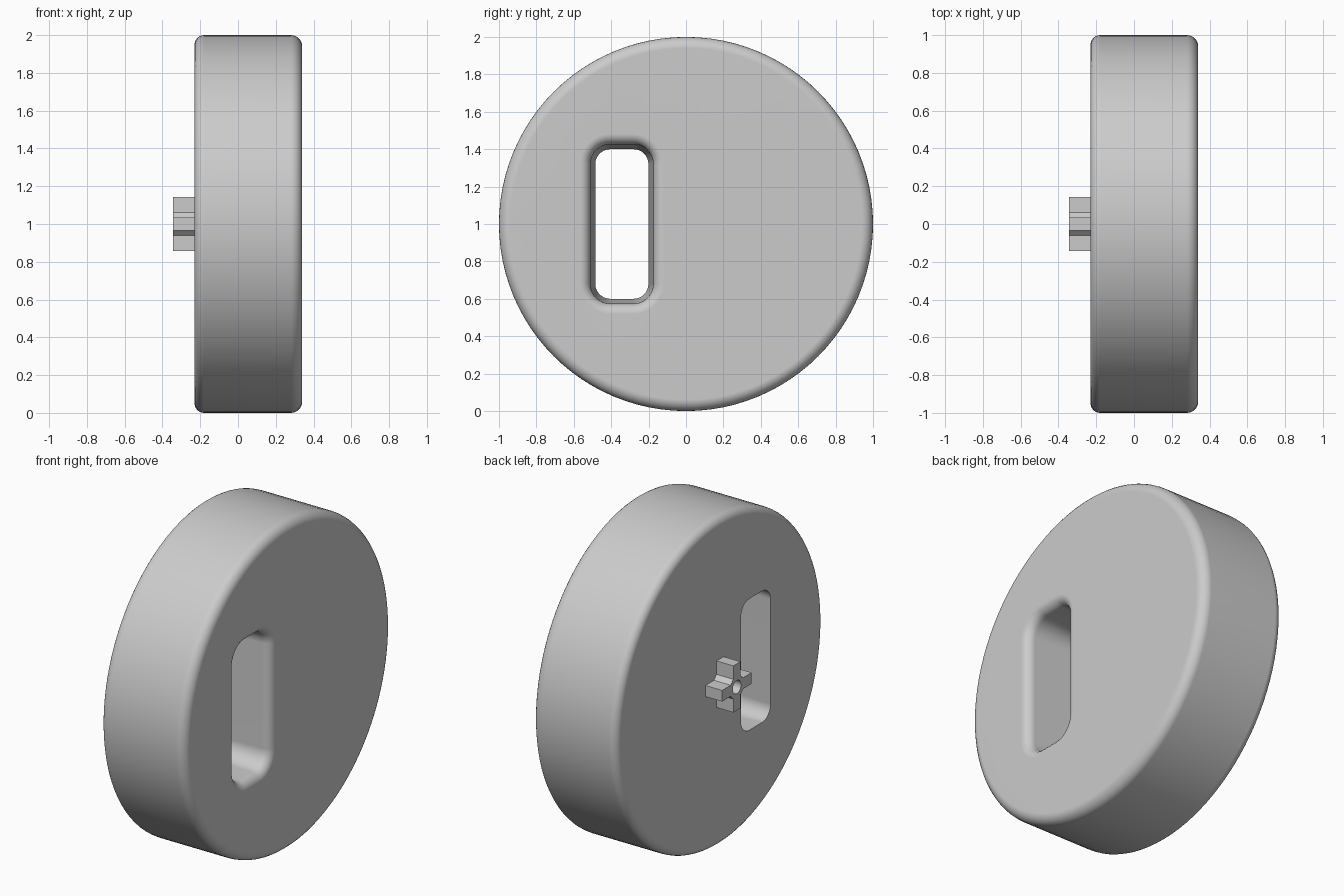
import bpy
import bmesh
from math import sin, cos, pi, radians

if "Cube" in bpy.data.objects:
    bpy.data.objects.remove(bpy.data.objects["Cube"], do_unlink=True)

GREY = (0.6, 0.6, 0.6, 1.0)
grey = bpy.data.materials.new("plain grey")
grey.use_nodes = True
grey.diffuse_color = GREY
grey.node_tree.nodes["Principled BSDF"].inputs["Base Color"].default_value = GREY

CENTRE_Z = 1.0
BACK, FRONT = -0.23, 0.34      # the two flat sides of the wheel, along x


def circle(x, radius, count):
    return [(x, radius * cos(2 * pi * i / count), CENTRE_Z + radius * sin(2 * pi * i / count))
            for i in range(count)]


def slot_ring(x, grow, steps=8):
    """Rounded rectangle for the slot, enlarged by grow."""
    half_y, half_z, r = 0.142 + grow, 0.4 + grow, 0.08 + grow
    points = []
    for corner, (sy, sz) in enumerate([(1, 1), (-1, 1), (-1, -1), (1, -1)]):
        for i in range(steps + 1):
            a = pi / 2 * (corner + i / steps)
            points.append((x, -0.343 + sy * (half_y - r) + r * cos(a),
                           CENTRE_Z + sz * (half_z - r) + r * sin(a)))
    return points


def cross_ring(x):
    """Four-armed outline with chamfered inner corners."""
    points = []
    for k in range(4):
        c, s = cos(k * pi / 2), sin(k * pi / 2)
        for u, v in [(0.142, -0.034), (0.142, 0.034), (0.06, 0.034), (0.034, 0.06)]:
            points.append((x, u * c - v * s, CENTRE_Z + u * s + v * c))
    return points


def build(name, outer, inner):
    """Solid with an outer and an inner wall lofted through rings, closed by flat ends."""
    bm = bmesh.new()
    ends = [[], []]
    for rings in (outer, inner):
        loops = [[bm.verts.new(p) for p in ring] for ring in rings]
        n = len(loops[0])
        for a, b in zip(loops, loops[1:]):
            for i in range(n):
                j = (i + 1) % n
                bm.faces.new((a[i], a[j], b[j], b[i]))
        for end, loop in zip(ends, (loops[0], loops[-1])):
            end += [bm.edges.get((loop[i], loop[(i + 1) % n])) for i in range(n)]
    for end in ends:
        bmesh.ops.triangle_fill(bm, edges=end, use_beauty=True)
    bmesh.ops.recalc_face_normals(bm, faces=bm.faces)
    mesh = bpy.data.meshes.new(name)
    bm.to_mesh(mesh)
    bm.free()
    mesh.materials.append(grey)
    obj = bpy.data.objects.new(name, mesh)
    bpy.context.collection.objects.link(obj)
    bpy.ops.object.select_all(action='DESELECT')
    obj.select_set(True)
    bpy.context.view_layer.objects.active = obj
    bpy.ops.object.shade_smooth_by_angle(angle=radians(35))
    weighted = obj.modifiers.new("Flat sides", 'WEIGHTED_NORMAL')
    weighted.keep_sharp = True
    return obj


# Wheel: rounded rim on both sides, tapered slot that flares out on one side
STEPS = 6
quarter = [pi / 2 * i / STEPS for i in range(STEPS + 1)]
r1, r2, flare = 0.05, 0.06, 0.055
rim = [circle(BACK + r1 * (1 - sin(a)), 1 - r1 * (1 - cos(a)), 96) for a in reversed(quarter)]
rim += [circle(FRONT - r2 * (1 - sin(a)), 1 - r2 * (1 - cos(a)), 96) for a in quarter]
slot = [slot_ring(BACK, 0)]
slot += [slot_ring(FRONT - flare * (1 - sin(a)), 0.026 + flare * (1 - cos(a))) for a in quarter]
build("wheel", rim, slot)

# Cross-shaped hub peg with a round socket
PEG_END, PEG_ROOT = -0.343, BACK + 0.01
build("hub_peg", [cross_ring(PEG_END), cross_ring(PEG_ROOT)],
      [circle(PEG_END, 0.04, 24), circle(PEG_ROOT, 0.04, 24)])
